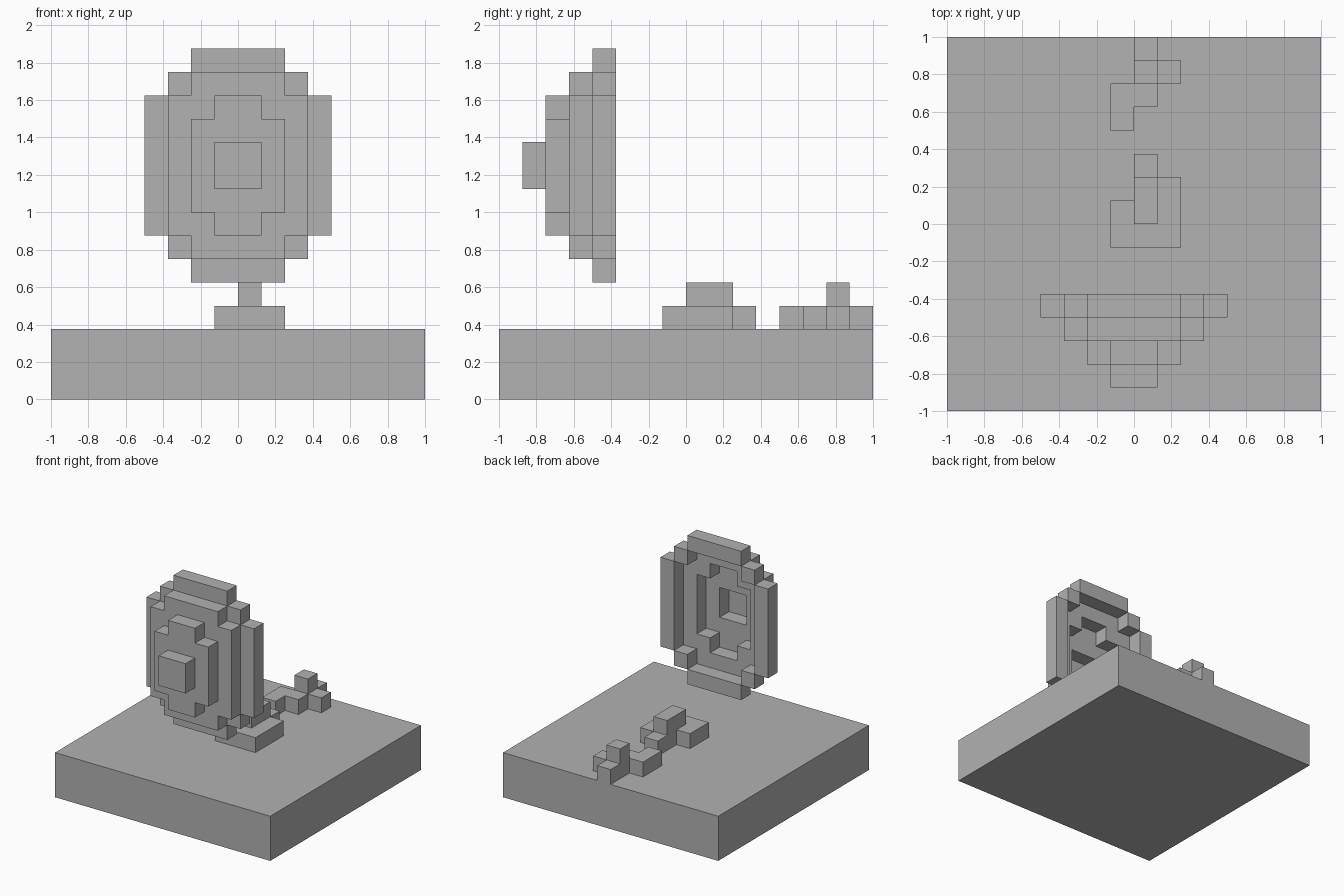
import bpy
import bmesh
from mathutils import Vector

cube = bpy.data.objects.get("Cube")
if cube:
    bpy.data.objects.remove(cube, do_unlink=True)

UNIT = 0.125  # edge of one block

grey = bpy.data.materials.new("plain grey")
grey.use_nodes = True
colour = (0.445, 0.445, 0.445, 1)
grey.diffuse_color = colour
grey.node_tree.nodes["Principled BSDF"].inputs["Base Color"].default_value = colour


def box(x0, x1, y0, y1, z0, z1):
    """Block cells filling a range on each axis."""
    return {(x, y, z) for x in range(x0, x1)
            for y in range(y0, y1) for z in range(z0, z1)}


def stepped(y, wide, tall):
    """One-block-thick plate with notched corners, centred at height 10."""
    return (box(-wide, wide, y, y + 1, 11 - tall, 9 + tall)
            | box(1 - wide, wide - 1, y, y + 1, 10 - tall, 10 + tall))


# Dish: nested stepped rings, each opening onto the next one forward
outer, middle, inner = (4, 4), (3, 4), (2, 3)


def ring(y, size, hole):
    return stepped(y, *size) - stepped(y, *hole)


centre_hole = box(-1, 1, -6, -5, 9, 11)
rim = (box(-4, 4, -4, -3, 7, 13) | box(-3, 3, -4, -3, 6, 14)
       | box(-2, 2, -4, -3, 5, 15)) - stepped(-4, *middle)

parts = {
    "base_slab": box(-8, 8, -8, 8, 0, 3),
    "dish_rim": rim,
    "dish_middle_ring": ring(-5, middle, inner),
    "dish_inner_ring": stepped(-6, *inner) - centre_hole,
    "dish_centre_block": box(-1, 1, -7, -6, 9, 11),
    "near_mound": (box(-1, 0, -1, 1, 3, 4) | box(0, 2, -1, 2, 3, 4)
                   | box(0, 1, 2, 3, 3, 4)),
    "near_mound_top": box(0, 1, 0, 2, 4, 5),
    "far_mound": (box(-1, 0, 4, 6, 3, 4) | box(0, 1, 5, 8, 3, 4)
                  | box(1, 2, 6, 7, 3, 4)),
    "far_mound_top": box(0, 1, 6, 7, 4, 5),
}
solid = set().union(*parts.values())


def build(name, cells):
    """Outer skin of the cells, with flat areas merged."""
    bm = bmesh.new()
    for cell in cells:
        centre = Vector(cell) + Vector((0.5, 0.5, 0.5))
        for axis in range(3):
            for sign in (-1, 1):
                n = Vector((0, 0, 0))
                n[axis] = sign
                if tuple(int(a + b) for a, b in zip(cell, n)) in solid:
                    continue
                u = Vector((0, 0, 0))
                u[(axis + 1) % 3] = 1
                v = n.cross(u)
                corners = (-u - v, u - v, u + v, v - u)
                bm.faces.new([bm.verts.new((centre + (n + c) / 2) * UNIT)
                              for c in corners])
    bmesh.ops.remove_doubles(bm, verts=bm.verts, dist=UNIT / 100)
    bmesh.ops.dissolve_limit(bm, angle_limit=0.01, verts=bm.verts, edges=bm.edges)
    # Triangles keep notched faces and faces with openings exact
    bmesh.ops.triangulate(bm, faces=bm.faces)
    mesh = bpy.data.meshes.new(name)
    bm.to_mesh(mesh)
    bm.free()
    mesh.materials.append(grey)
    obj = bpy.data.objects.new(name, mesh)
    bpy.context.collection.objects.link(obj)


for part_name, part_cells in parts.items():
    build(part_name, part_cells)
